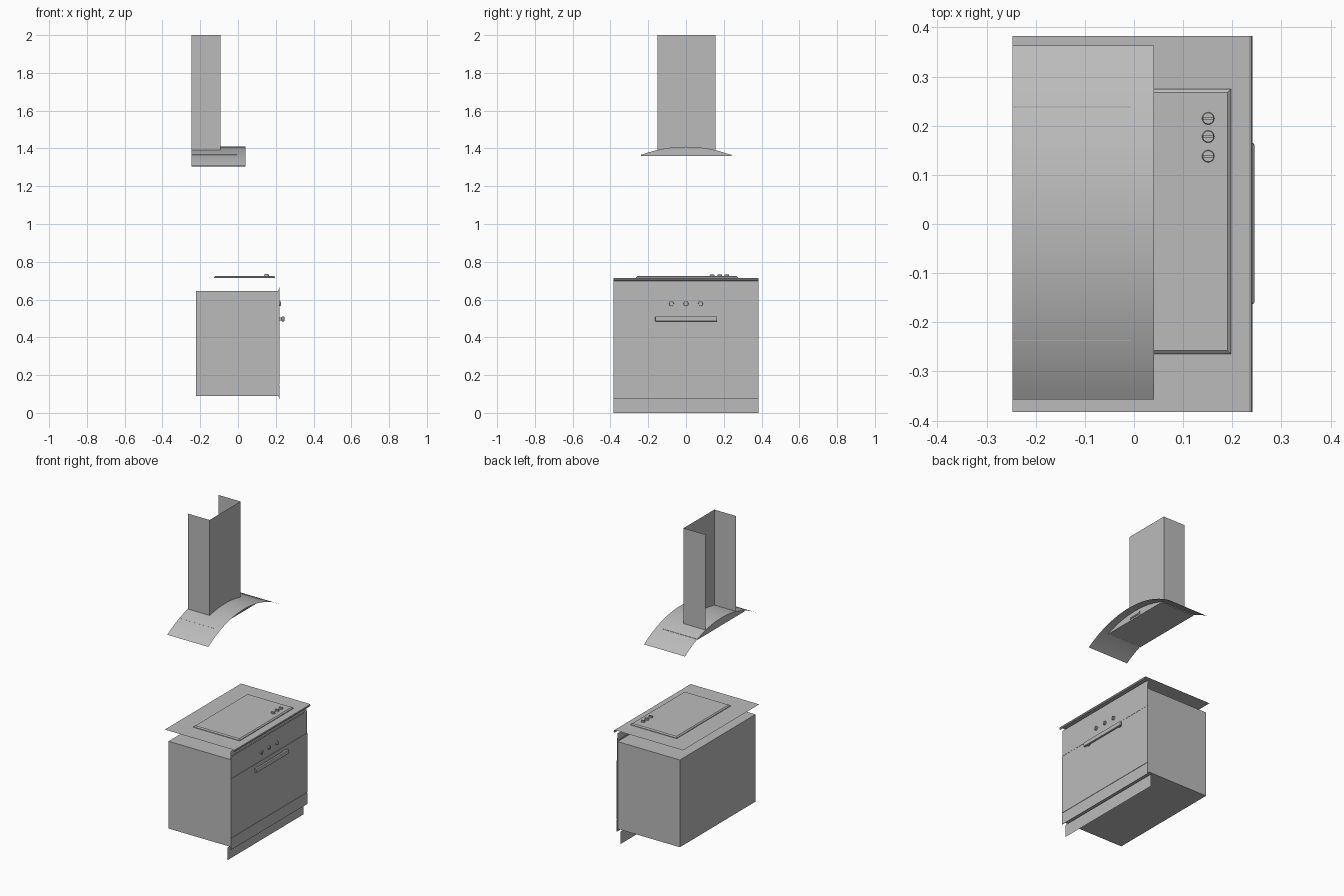
import bpy, bmesh, math
from mathutils import Matrix, Vector

old = bpy.data.objects.get("Cube")
if old:
    bpy.data.objects.remove(old, do_unlink=True)

steel = bpy.data.materials.new("brushed_grey")
steel.use_nodes = True
GREY = (0.5, 0.5, 0.5, 1)
steel.diffuse_color = GREY
steel.node_tree.nodes["Principled BSDF"].inputs["Base Color"].default_value = GREY


def finish(name, bm, smooth=False):
    mesh = bpy.data.meshes.new(name)
    bm.to_mesh(mesh)
    bm.free()
    mesh.materials.append(steel)
    obj = bpy.data.objects.new(name, mesh)
    bpy.context.collection.objects.link(obj)
    if smooth:
        bpy.ops.object.select_all(action="DESELECT")
        obj.select_set(True)
        bpy.context.view_layer.objects.active = obj
        bpy.ops.object.shade_smooth_by_angle(angle=math.radians(35))
    return obj


def box(name, x, y, z, bevel=0):
    bm = bmesh.new()
    bmesh.ops.create_cube(bm, size=1)
    for v in bm.verts:
        v.co = Vector([(a + b) / 2 + c * (b - a) for (a, b), c in zip((x, y, z), v.co)])
    if bevel:
        bmesh.ops.bevel(bm, geom=bm.edges[:], offset=bevel, segments=2,
                        profile=0.5, affect="EDGES")
    return finish(name, bm)


def sheet(name, path, sweep, smooth=False):
    """Open sheet: a path of points swept along a vector."""
    bm = bmesh.new()
    a = [bm.verts.new(p) for p in path]
    b = [bm.verts.new(Vector(p) + Vector(sweep)) for p in path]
    for i in range(len(path) - 1):
        bm.faces.new((a[i], a[i + 1], b[i + 1], b[i]))
    return finish(name, bm, smooth)


def prism(name, outline, sweep):
    """Closed solid: an outline extruded along a vector."""
    bm = bmesh.new()
    face = bm.faces.new([bm.verts.new(p) for p in outline])
    ext = bmesh.ops.extrude_face_region(bm, geom=[face])
    verts = [g for g in ext["geom"] if isinstance(g, bmesh.types.BMVert)]
    bmesh.ops.translate(bm, verts=verts, vec=sweep)
    bmesh.ops.recalc_face_normals(bm, faces=bm.faces[:])
    return finish(name, bm)


def knob(name, centre, axis, radius, height):
    """Round dial with a raised grip bar across it."""
    bm = bmesh.new()
    bmesh.ops.create_cone(bm, cap_ends=True, segments=24, radius1=radius,
                          radius2=radius * 0.9, depth=height,
                          matrix=Matrix.Translation((0, 0, height / 2)))
    bmesh.ops.create_cube(bm, size=1, matrix=Matrix.Translation((0, 0, height * 1.2))
                          @ Matrix.Diagonal((radius * 1.7, radius * 0.45, height * 0.6, 1)))
    turn = Vector((0, 0, 1)).rotation_difference(Vector(axis)).to_matrix().to_4x4()
    bm.transform(Matrix.Translation(centre) @ turn)
    finish(name, bm, True)


W = 0.383  # half width of the oven

# Oven carcass and door
box("oven_body", (-0.223, 0.214), (-0.38, 0.38), (0.09, 0.645))
box("door_core", (0.214, 0.217), (-W, W), (0.083, 0.652))
box("control_panel", (0.217, 0.2185), (-W, W), (0.527, 0.665))
box("oven_door", (0.217, 0.2195), (-W, W), (0.15, 0.525))
box("lower_drawer", (0.217, 0.2195), (-W, W), (0.073, 0.147))

# Thin trim sheets above and below the door
sheet("upper_trim", [(0.215, -W, 0.665), (0.215, -W, 0.698)], (0, 2 * W, 0))
sheet("toe_plate", [(0.193, -W, 0), (0.193, -W, 0.08)], (0, 2 * W, 0))

# Worktop sheet with a rolled front lip
sheet("worktop", [(-0.247, -W, 0.714), (0.234, -W, 0.714), (0.239, -W, 0.711),
                  (0.241, -W, 0.706), (0.239, -W, 0.7), (0.234, -W, 0.697)],
      (0, 2 * W, 0))

# Hob tray with sloping rim
bm = bmesh.new()
rings = []
for inset, z in ((0, 0.715), (0, 0.719), (0.007, 0.725)):
    x0, x1, y0, y1 = -0.127 + inset, 0.197 - inset, -0.265 + inset, 0.275 - inset
    rings.append([bm.verts.new((x, y, z)) for x, y in
                  ((x0, y0), (x1, y0), (x1, y1), (x0, y1))])
for low, high in zip(rings, rings[1:]):
    for i in range(4):
        j = (i + 1) % 4
        bm.faces.new((low[i], low[j], high[j], high[i]))
bm.faces.new(rings[-1])
finish("hob_tray", bm)

# Hob and oven dials
for i, y in enumerate((0.138, 0.178, 0.215)):
    knob(f"hob_knob_{i + 1}", (0.151, y, 0.725), (0, 0, 1), 0.0125, 0.007)
for i, y in enumerate((-0.077, 0, 0.077)):
    knob(f"oven_knob_{i + 1}", (0.2185, y, 0.578), (1, 0, 0), 0.0125, 0.006)

# Door handle on two posts
box("door_handle", (0.231, 0.245), (-0.163, 0.165), (0.484, 0.511), 0.004)
for side, y in (("right", -0.14), ("left", 0.14)):
    box(f"handle_post_{side}", (0.219, 0.233), (y - 0.01, y + 0.01), (0.49, 0.505))

# Curved hood canopy
R, TOP = 0.67, 1.41


def arc(x, y0, y1, n, drop=0):
    ys = [y0 + (y1 - y0) * i / n for i in range(n + 1)]
    return [(x, y, TOP - drop - R + math.sqrt(R * R - y * y)) for y in ys]


sheet("hood_canopy", arc(-0.247, -0.357, 0.363, 32), (0.288, 0, 0), True)

# Lens-shaped hood housing, base panel and switch plate
prism("hood_housing", arc(-0.245, -0.236, 0.236, 20, 0.001), (0.237, 0, 0))
box("hood_base_panel", (-0.245, -0.006), (-0.237, 0.24), (1.36, 1.367))
box("switch_plate", (-0.008, -0.004), (-0.044, 0.046), (1.371, 1.386))
box("switch_bar", (-0.004, -0.002), (-0.036, 0.038), (1.376, 1.381))

# Flue duct, open at the top and the back
sheet("flue_duct", [(-0.247, -0.152, 1.393), (-0.093, -0.152, 1.393),
                    (-0.093, 0.157, 1.393), (-0.247, 0.157, 1.393)], (0, 0, 0.607))
